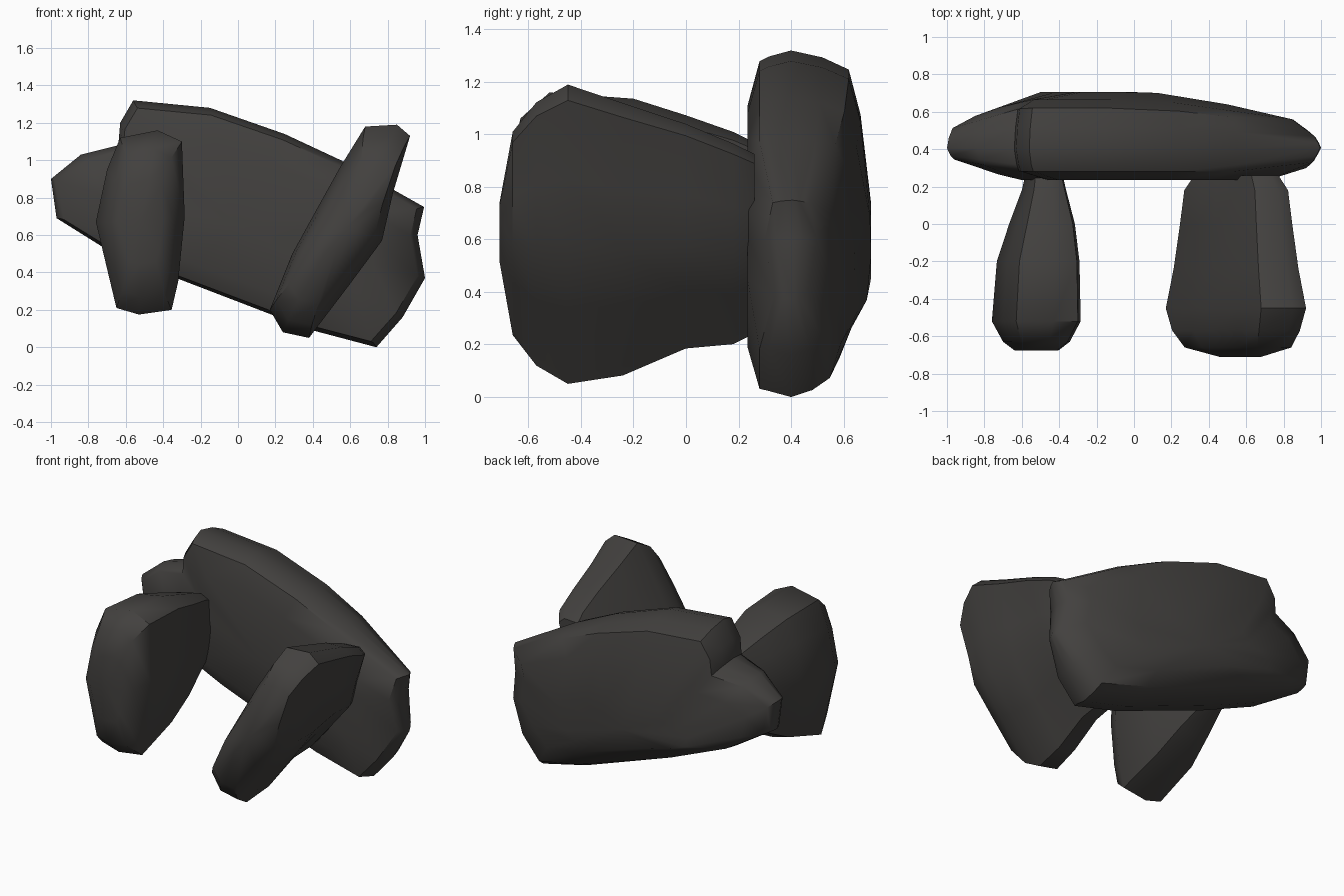
import bpy, bmesh, math

if "Cube" in bpy.data.objects:
    bpy.data.objects.remove(bpy.data.objects["Cube"])


def rock(name, outline, centre, rings, warp=None):
    """Loft a front-view outline (x, z) along y.
    rings: (y, x scale, z scale, x shift, z shift)"""
    cx, cz = centre
    bm = bmesh.new()

    def vert(x, y, z):
        return bm.verts.new((x, warp(x, y) if warp else y, z))

    loops = []
    for y, sx, sz, dx, dz in rings:
        loops.append([vert(cx + dx + (x - cx) * sx, y, cz + dz + (z - cz) * sz)
                      for x, z in outline])
    n = len(outline)
    for a, b in zip(loops, loops[1:]):
        for i in range(n):
            j = (i + 1) % n
            bm.faces.new((a[i], a[j], b[j], b[i]))
    # fan caps
    for loop, r in ((loops[0], rings[0]), (loops[-1], rings[-1])):
        c = vert(cx + r[3], r[0], cz + r[4])
        for i in range(n):
            bm.faces.new((loop[i], loop[(i + 1) % n], c))
    bmesh.ops.recalc_face_normals(bm, faces=bm.faces)
    me = bpy.data.meshes.new(name)
    bm.to_mesh(me)
    bm.free()
    ob = bpy.data.objects.new(name, me)
    bpy.context.collection.objects.link(ob)
    mat = bpy.data.materials.get("dark_stone") or bpy.data.materials.new("dark_stone")
    mat.diffuse_color = (0.055, 0.052, 0.049, 1)
    mat.use_nodes = True
    mat.node_tree.nodes["Principled BSDF"].inputs["Base Color"].default_value = mat.diffuse_color
    me.materials.append(mat)
    bpy.ops.object.select_all(action='DESELECT')
    ob.select_set(True)
    bpy.context.view_layer.objects.active = ob
    bpy.ops.object.shade_smooth_by_angle(angle=math.radians(45))
    return ob


def slab_warp(x, y):
    """Thin the slab towards its two ends."""
    mid = 0.41
    t = 1.0
    if x < -0.6:
        t = 1 - 0.55 * (-0.6 - x) / 0.4
    elif y > mid and x > 0.1:
        t = 1 - 0.5 * (x - 0.1) / 0.9
    if x > 0.9:
        t *= 1 - 0.7 * (x - 0.9) / 0.1
    return mid + (y - mid) * t


# back slab
rock("back_slab",
     [(-1, .90), (-.84, 1.03), (-.64, 1.08), (-.63, 1.2), (-.56, 1.32), (-.15, 1.28),
      (.25, 1.14), (.55, 1.0), (.995, .75), (.96, .6), (1.0, .37), (.88, .16),
      (.74, 0), (.40, .09), (-.33, .37), (-.73, .54), (-.97, .69)],
     (0, .66),
     [(.235, .72, .7, 0, -.01), (.28, .96, .945, 0, -.005), (.315, .98, .965, 0, 0),
      (.40, 1, 1, 0, 0), (.52, .99, .96, 0, 0), (.62, .97, .89, 0, 0),
      (.665, .85, .66, 0, -.02), (.705, .5, .3, 0, -.12)],
     slab_warp)

# left upright
rock("left_stone",
     [(-.63, 1.12), (-.43, 1.16), (-.30, 1.10), (-.285, .70), (-.32, .35),
      (-.355, .20), (-.53, .175), (-.65, .21), (-.76, .67), (-.70, .95)],
     (-.52, .67),
     [(-.675, .5, .45, 0, 0), (-.63, .75, .8, 0, 0), (-.52, 1, 1, 0, 0),
      (-.20, .93, .87, .01, .04), (0, .74, .70, .03, .06),
      (.18, .5, .53, .04, .08), (.26, .42, .45, .04, .08)])

# right leaning upright
rock("right_stone",
     [(.68, 1.18), (.85, 1.19), (.92, 1.13), (.83, .83), (.77, .57), (.60, .34),
      (.41, .09), (.38, .05), (.24, .08), (.17, .20), (.29, .50), (.40, .70), (.55, .97)],
     (.55, .63),
     [(-.71, .3, .2, .02, 0), (-.66, .76, .68, .01, 0), (-.57, .91, .88, 0, 0),
      (-.45, 1, 1, 0, 0), (-.24, .89, .91, 0, -.02), (0, .8, .75, 0, -.01),
      (.18, .74, .67, 0, -.04), (.26, .6, .6, 0, -.04)])
